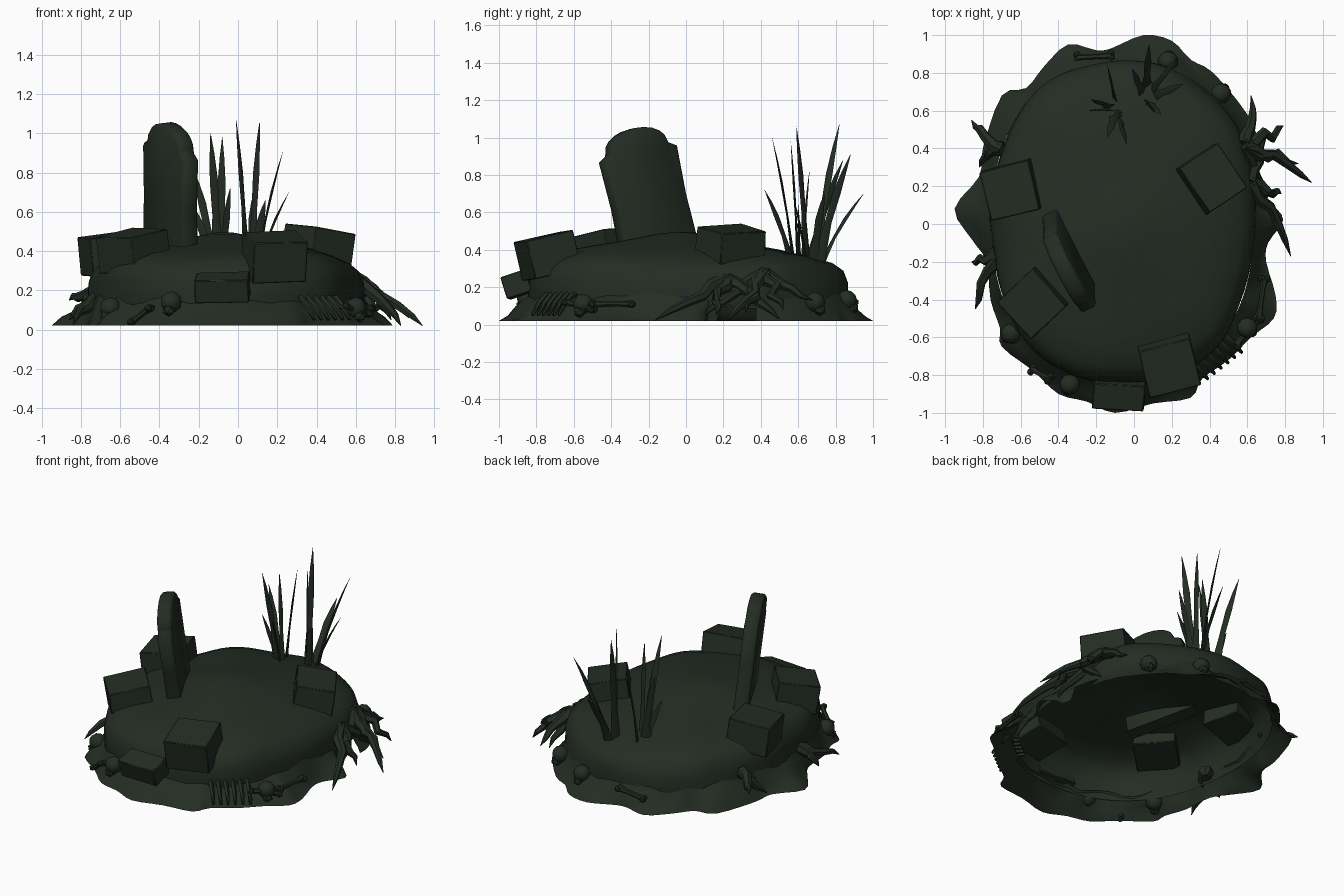
import bpy, bmesh, math, random
from mathutils import Vector, Matrix, noise

if "Cube" in bpy.data.objects:
    bpy.data.objects.remove(bpy.data.objects["Cube"])

random.seed(4)
moss = bpy.data.materials.new("dark_moss")
moss.diffuse_color = (0.017, 0.026, 0.017, 1)
moss.use_nodes = True
moss.node_tree.nodes["Principled BSDF"].inputs["Base Color"].default_value = moss.diffuse_color


def finish(name, bm, angle=40, bevel=0):
    me = bpy.data.meshes.new(name)
    bmesh.ops.recalc_face_normals(bm, faces=bm.faces)
    bm.to_mesh(me)
    bm.free()
    ob = bpy.data.objects.new(name, me)
    bpy.context.collection.objects.link(ob)
    me.materials.append(moss)
    if bevel:
        b = ob.modifiers.new("worn_edges", 'BEVEL')
        b.width, b.segments = bevel, 1
    bpy.ops.object.select_all(action='DESELECT')
    ob.select_set(True)
    bpy.context.view_layer.objects.active = ob
    bpy.ops.object.shade_smooth_by_angle(angle=math.radians(angle))
    return ob


def bridge(bm, rings, skip=lambda v: False):
    for a, b in zip(rings, rings[1:]):
        n = len(a)
        for i in range(n):
            j = (i + 1) % n
            if not skip(a[i].co):
                bm.faces.new((a[i], a[j], b[j], b[i]))


def tube(bm, pts, radii, sides=6, flat=1.0, ref=None):
    """Tapered tube along points; flat squashes it into a blade."""
    pts = [Vector(p) for p in pts]
    rings = []
    for i, p in enumerate(pts):
        d = (pts[min(i + 1, len(pts) - 1)] - pts[max(i - 1, 0)]).normalized()
        r = ref or (Vector((0.3, 0.2, 1)) if abs(d.z) < 0.8 else Vector((0.3, 1, 0)))
        u = d.cross(r).normalized()
        w = d.cross(u)
        rings.append([bm.verts.new(p + radii[i] * (math.cos(t) * u + flat * math.sin(t) * w))
                      for t in (2 * math.pi * k / sides for k in range(sides))])
    bridge(bm, rings)
    bm.faces.new(rings[0])
    bm.faces.new(rings[-1])


def rim(t, s=1.0):
    """Superellipse outline of the mound."""
    c, n = math.cos(t), math.sin(t)
    f = lambda q: math.copysign(abs(q) ** 0.87, q)
    return -0.06 + 0.70 * s * f(c), 0.01 + 0.85 * s * f(n)


# Mound: hollow dome whose wall runs down to the skirt
bm = bmesh.new()
N = 64
rings = []
for s, z in ((1.0, .10), (1.0, .16), (.995, .23), (.965, .295), (.9, .34), (.78, .378),
             (.6, .41), (.4, .44), (.2, .475), (.07, .49)):
    ring = []
    for i in range(N):
        x, y = rim(2 * math.pi * i / N, s)
        k = 0.03 * noise.noise(Vector((x * 3, y * 3, z * 3)))
        ring.append(bm.verts.new((x * (1 + k), y * (1 + k), z + k * 0.6 - 0.02 * y)))
    rings.append(ring)
bridge(bm, rings)
bm.faces.new(rings[-1])
finish("mound", bm, 50)

# Ragged earth skirt around the mound, with a gap at the right
outline = [(.79, .02), (.73, .1), (.66, .12), (.64, .28), (.66, .42), (.6, .58), (.42, .8), (.3, .87), (.2, .97),
           (.05, 1), (-.12, .93), (-.2, .92), (-.35, .95), (-.48, .83), (-.57, .72), (-.7, .68),
           (-.8, .4), (-.82, .25), (-.95, .08), (-.86, -.08), (-.78, -.2), (-.76, -.4), (-.71, -.55),
           (-.7, -.65), (-.53, -.78), (-.4, -.9), (-.25, -.94), (-.1, -1), (.1, -.95), (.3, -.92),
           (.36, -.82), (.5, -.72), (.62, -.6), (.74, -.5), (.75, -.38), (.7, -.2), (.71, -.1)]
P = [Vector(p) for p in outline]
bm = bmesh.new()
rings = [[], [], [], [], []]
for i in range(len(P)):
    a, b, c, d = P[i - 1], P[i], P[(i + 1) % len(P)], P[(i + 2) % len(P)]
    for f in (0, .33, .67):  # smooth the outline
        p = .5 * (2 * b + (c - a) * f + (2 * a - 5 * b + 4 * c - d) * f ** 2 + (3 * b - a - 3 * c + d) * f ** 3)
        q = Vector(rim(math.atan2((p.y - .01) / .85, (p.x + .06) / .70), .99))
        for k, (g, z) in enumerate(((0, .02), (.25, .045), (.5, .08), (.75, .115), (1, .16))):
            v = p.lerp(q, g)
            h = noise.noise(Vector((v.x * 7, v.y * 7, g))) * .04 * (k > 0)
            rings[k].append(bm.verts.new((v.x, v.y, max(.02, z + h))))
bridge(bm, rings, lambda v: v.x > .45 and .14 < v.y < .36)
finish("earth_skirt", bm, 60)

# Broken stone blocks: centre, size, spin, tilt about x and y (degrees)
blocks = [((-.65, .18, .385), (.27, .27, .20), 14, 3, -6),
          ((-.53, -.415, .40), (.265, .27, .19), 43, 7, -7),
          ((.185, -.74, .37), (.28, .26, .21), 14, 13, 2),
          ((.41, .24, .43), (.25, .29, .17), 34, -3, 9),
          ((-.08, -.90, .215), (.27, .14, .12), -3, 18, -2)]
for i, (c, size, spin, tx, ty) in enumerate(blocks):
    bm = bmesh.new()
    bmesh.ops.create_cube(bm, size=1)
    R = math.radians
    M = (Matrix.Translation(c) @ Matrix.Rotation(R(tx), 4, 'X') @ Matrix.Rotation(R(ty), 4, 'Y')
         @ Matrix.Rotation(R(spin), 4, 'Z') @ Matrix.Diagonal((*size, 1)))
    for v in bm.verts:
        v.co *= random.uniform(.97, 1.03)
    bm.transform(M)
    finish(f"stone_block_{i + 1}", bm, 60, .005)

# Leaning headstone: shouldered arch profile
prof = [(-.225, 0), (.225, 0), (.215, .3), (.225, .56), (.18, .585)]
prof += [(.175 * math.cos(t), .60 + .10 * math.sin(t)) for t in (math.pi * k / 10 for k in range(11))]
prof += [(-.18, .585), (-.225, .56), (-.215, .3)]
bm = bmesh.new()
rings = [[bm.verts.new((u * s, y, v if v < .01 else v - .012 * (s < 1))) for u, v in prof]
         for y, s in ((-.045, .95), (-.032, 1), (.032, 1), (.045, .95))]
bridge(bm, rings)
bm.faces.new(rings[0])
bm.faces.new(rings[-1])
long = Vector((.46, -.89, 0)).normalized()
up = (Vector((0, 0, 1)) + long * .2 + Vector((-.89, -.46, 0)) * .10).normalized()
long = (long - up * long.dot(up)).normalized()
side = up.cross(long)
M = Matrix((long, side, up)).transposed().to_4x4()
bm.transform(Matrix.Translation((-.345, -.135, .365)) @ M)
finish("headstone", bm, 50)

# Two tufts of reed blades, each given by its tips
tufts = {(-.09, .61): [(-.14, .46, 1.0), (-.08, .56, .98), (-.23, .66, .82), (-.24, .60, .64),
                       (-.14, .84, .88), (-.04, .42, .72)],
         (.06, .66): [(-.01, .82, 1.07), (.23, .88, .91), (.26, .74, .70), (.08, .95, .70),
                      (.11, .59, 1.06), (.14, .58, .66)]}
bm = bmesh.new()
for (x, y), tips in tufts.items():
    for tip in tips:
        tip = Vector(tip)
        base = Vector((x, y, .31)) + Vector((tip.x - x, tip.y - y, 0)) * .22
        path = []
        for f in (0, .15, .4, .65, .85, 1):
            p = base.lerp(tip, f)
            p.x -= (tip.x - x) * .3 * f * (1 - f)
            p.y -= (tip.y - y) * .3 * f * (1 - f)
            path.append(p)
        a = random.uniform(0, math.pi)
        tube(bm, path, (.032, .028, .018, .021, .012, .001), 4, .3, Vector((math.cos(a), math.sin(a), 0)))
finish("reeds", bm)

# Roots: spreading from the mound side to their tips
starts = {(.58, .42, .27): [(.62, .68, .13), (.79, .52, .08), (.87, .32, .06), (.94, .22, .02), (.70, .08, .04)],
          (.61, .22, .24): [(.83, -.17, .02), (.78, .16, .05), (.68, .50, .03)],
          (-.70, .40, .20): [(-.86, .55, .15), (-.82, .30, .05)],
          (-.70, -.15, .16): [(-.86, -.20, .05), (-.84, -.45, .03)]}
bm = bmesh.new()
for s, tips in starts.items():
    for tip in tips:
        a, b = Vector(s), Vector(tip)
        path = []
        for f in (0, .2, .4, .6, .8, 1):
            p = a.lerp(b, f)
            wig = .12 * f * (1 - f)
            out = math.copysign(1, a.x)
            p += Vector((out * random.uniform(.2, 1), random.uniform(-1, 1), random.uniform(-.3, .7))) * wig
            path.append(p)
        tube(bm, path, (.042, .034, .028, .024, .017, .002), 6)
finish("roots", bm)

# Loose bones: shaft with paired knuckles
bones = [((.54, -.64, .12), (.66, -.50, .08)), ((.66, -.50, .11), (.69, -.29, .11)),
         ((-.54, -.77, .04), (-.45, -.82, .11)), ((-.30, .88, .09), (-.12, .89, .12))]
bm = bmesh.new()
for a, b in bones:
    a, b = Vector(a), Vector(b)
    tube(bm, [a, a.lerp(b, .3), a.lerp(b, .7), b], (.02, .014, .014, .02))
    w = (b - a).cross(Vector((0, 0, 1))).normalized() * .015
    for p in (a + w, a - w, b + w, b - w):
        bmesh.ops.create_icosphere(bm, subdivisions=1, radius=.021, matrix=Matrix.Translation(p))
finish("bones", bm)

# Rib cage lying on the front right slope
bm = bmesh.new()
for i in range(6):
    c = Vector((.33 + .036 * i, -.76 + .028 * i, .11))
    tube(bm, [c + Vector(o) for o in ((-.05, .05, .05), (-.01, .01, .05), (.03, -.03, .0), (.06, -.06, -.06))],
         (.013, .016, .015, .009), 5)
finish("ribs", bm)

# Half-buried skulls: cranium with a smaller jaw facing outward
bm = bmesh.new()
for p in ((-.34, -.85, .14), (.60, -.55, .11), (.18, .86, .13), (.46, .69, .12), (-.65, -.58, .11)):
    p = Vector(p)
    out = Vector((p.x, p.y, 0)).normalized() * .03 - Vector((0, 0, .04))
    bmesh.ops.create_icosphere(bm, subdivisions=2, radius=.055, matrix=Matrix.Translation(p))
    bmesh.ops.create_icosphere(bm, subdivisions=1, radius=.034, matrix=Matrix.Translation(p + out))
finish("skulls", bm)
